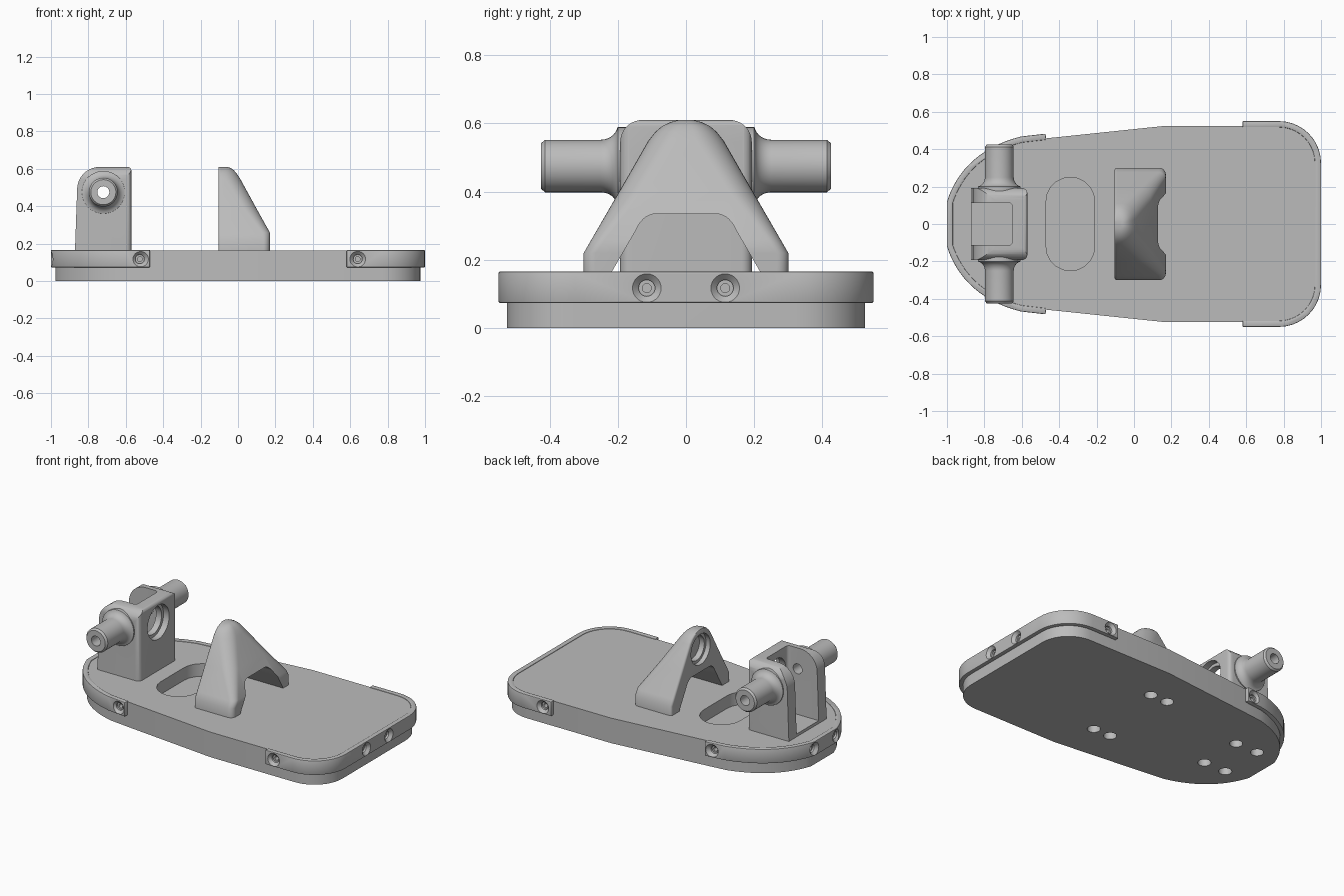
import bpy, bmesh
from math import sin, cos, pi, radians
from mathutils import Vector

if "Cube" in bpy.data.objects:
    bpy.data.objects.remove(bpy.data.objects["Cube"])

metal = bpy.data.materials.new("machined_grey")
metal.use_nodes = True
GREY = (0.5, 0.5, 0.5, 1)
metal.diffuse_color = GREY
metal.node_tree.nodes["Principled BSDF"].inputs["Base Color"].default_value = GREY


def finish(name, bm):
    bmesh.ops.recalc_face_normals(bm, faces=bm.faces)
    mesh = bpy.data.meshes.new(name)
    bm.to_mesh(mesh)
    bm.free()
    obj = bpy.data.objects.new(name, mesh)
    bpy.context.collection.objects.link(obj)
    mesh.materials.append(metal)
    return obj


def loft(name, rings):
    """Closed rings of equal length joined in order, both ends capped."""
    bm = bmesh.new()
    loops = [[bm.verts.new(p) for p in ring] for ring in rings]
    for a, b in zip(loops, loops[1:]):
        for i in range(len(a)):
            j = (i + 1) % len(a)
            bm.faces.new((a[i], a[j], b[j], b[i]))
    bm.faces.new(loops[0][::-1])
    bm.faces.new(loops[-1])
    return finish(name, bm)


def prism(name, pts, axis, lo, hi):
    """Extrude a flat profile along x, y or z."""
    place = {"x": lambda u, v, w: (w, u, v),
             "y": lambda u, v, w: (u, w, v),
             "z": lambda u, v, w: (u, v, w)}[axis]
    return loft(name, [[place(u, v, w) for u, v in pts] for w in (lo, hi)])


def lathe(name, profile, origin, direction, steps=40):
    """Solid of (radius, distance) pairs turned about an axis."""
    turn = Vector(direction).to_track_quat("Z", "Y")
    rings = [[Vector(origin) + turn @ Vector((r * cos(k * 2 * pi / steps), r * sin(k * 2 * pi / steps), d))
              for k in range(steps)] for r, d in profile]
    return loft(name, rings)


def apply_modifier(obj, mod):
    bpy.context.view_layer.objects.active = obj
    bpy.ops.object.modifier_apply(modifier=mod.name)


def combine(obj, other, operation="DIFFERENCE"):
    mod = obj.modifiers.new("cut", "BOOLEAN")
    mod.operation, mod.object, mod.solver = operation, other, "EXACT"
    apply_modifier(obj, mod)


def discard(obj):
    bpy.data.objects.remove(obj)


def cut(obj, tool, operation="DIFFERENCE"):
    combine(obj, tool, operation)
    discard(tool)


def arc(cx, cy, r, start, end, steps=10):
    angles = [radians(start + (end - start) * i / steps) for i in range(steps + 1)]
    return [(cx + r * cos(a), cy + r * sin(a)) for a in angles]


def bezier(a, b, c, steps=14):
    a, b, c = Vector(a), Vector(b), Vector(c)
    ts = [i / steps for i in range(steps + 1)]
    return [tuple(a * (1 - t) ** 2 + b * 2 * t * (1 - t) + c * t * t) for t in ts]


def flip(pts):
    return [(x, -y) for x, y in reversed(pts)]


def offset(path, d):
    out = []
    for i, p in enumerate(path):
        t = Vector(path[min(i + 1, len(path) - 1)]) - Vector(path[max(i - 1, 0)])
        t.normalize()
        out.append((p[0] + t.y * d, p[1] - t.x * d))
    return out


# Base plate outline: square rounded end at +x, tapered round end at -x
half = arc(0.775, 0.325, 0.2, 0, 90) + [(0.58, 0.525), (0.17, 0.525), (-0.47, 0.458)]
half += bezier((-0.6, 0.443), (-0.89, 0.37), (-0.976, 0.115))
plate = prism("base_plate", half + flip(half), "z", 0, 0.162)

# Shallow stadium pocket
slot = arc(-0.34, 0.12, 0.13, 0, 180) + arc(-0.34, -0.12, 0.13, 180, 360)
cut(plate, prism("slot_cutter", slot, "z", 0.08, 0.3))

# Bolt holes in the underside
for x, y in ((-0.035, 0.26), (0.09, 0.26), (-0.82, 0.145), (-0.66, 0.145)):
    for side in (1, -1):
        cut(plate, lathe("bolt_cutter", [(0.039, -0.1), (0.039, 0.11)], (x, side * y, 0), (0, 0, 1), 24))

# Wrap-around bumpers
right_half = [p for p in half if p[0] > 0.57]
left_half = [p for p in half if p[0] < -0.46]
bumpers = []
for name, path in (("bumper_wide_end", flip(right_half) + right_half),
                   ("bumper_round_end", left_half + flip(left_half))):
    strip = prism(name, offset(path, 0.025) + offset(path, -0.008)[::-1], "z", 0.073, 0.166)
    mod = strip.modifiers.new("edge", "BEVEL")
    mod.width, mod.segments, mod.limit_method, mod.angle_limit = 0.005, 2, "ANGLE", radians(50)
    apply_modifier(strip, mod)
    bumpers.append(strip)

# Countersunk screw holes, cut through bumper into plate
sink = [(0.052, -0.01), (0.042, 0), (0.024, 0.018), (0.024, 0.03), (0.013, 0.03), (0.013, 0.06)]
for side in (1, -1):
    for bumper, spot, aim in ((0, (1, 0.115 * side, 0.117), (-1, 0, 0)),
                              (0, (0.64, 0.55 * side, 0.117), (0, -side, 0)),
                              (1, (-1, 0.115 * side, 0.117), (1, 0, 0)),
                              (1, (-0.525, 0.478 * side, 0.117), (0, -side, 0))):
        tool = lathe("sink_cutter", sink, spot, aim, 28)
        combine(bumpers[bumper], tool)
        cut(plate, tool)

# Bracket: side profile trimmed by its end and plan profiles
AXIS = 0.475
side_view = [(-0.57, 0.15), *arc(-0.59, 0.59, 0.02, 0, 90, 5),
             *arc(-0.74, 0.49, 0.12, 90, 178, 14), (-0.872, 0.15)]
end_view = [(0.193, 0.15), *arc(0.128, 0.545, 0.065, 0, 90), *arc(-0.128, 0.545, 0.065, 90, 180), (-0.193, 0.15)]
corner = arc(-0.6, 0.163, 0.03, 0, 90, 6) + arc(-0.85, 0.173, 0.02, 90, 180, 5)
bracket = prism("trunnion_bracket", side_view, "y", -0.3, 0.3)
cut(bracket, prism("end_trim", end_view, "x", -1, -0.4), "INTERSECT")
cut(bracket, prism("plan_trim", [(x - 0.03 * (x < -0.8), y) for x, y in corner + flip(corner)], "z", 0, 1), "INTERSECT")

# Trunnions with filleted roots and chamfered tips
root = [(0.077 + 0.045 * (1 - cos(a)), 0.25 - 0.05 * sin(a)) for a in [i * pi / 16 for i in range(1, 9)]]
stub = [(0.114, 0.15)] + [(min(r, 0.114), d) for r, d in reversed(root)] + [(0.077, 0.25), (0.077, 0.413), (0.067, 0.425)]
for side in (1, -1):
    cut(bracket, lathe("stub", stub, (-0.72, 0, AXIS), (0, side, 0)), "UNION")

# Open channel, cross bore and stepped front bore
inner = [(-1, -0.113), *arc(-0.67, -0.093, 0.02, -90, 0, 4), *arc(-0.67, 0.093, 0.02, 0, 90, 4), (-1, 0.113)]
cut(bracket, prism("channel_cutter", inner, "z", 0.18, 0.9))
cut(bracket, lathe("bore_cutter", [(0.032, -0.6), (0.032, 0.6)], (-0.72, 0, AXIS), (0, 1, 0), 28))
cut(bracket, lathe("front_bore", [(0.11, -0.1), (0.11, 0.04), (0.09, 0.04), (0.09, 0.2)],
                   (-0.57, 0, AXIS), (-1, 0, 0)))

# Wedge support lofted from rounded sections: height, half width, front x, corner radius
BACK = -0.105
levels = [(0.15, 0.3, 0.17, 0.035), (0.22, 0.3, 0.17, 0.035), (0.26, 0.277, 0.17, 0.04),
          (0.4, 0.196, 0.092, 0.07), (0.55, 0.11, 0.01, 0.08), (0.575, 0.09, -0.007, 0.07),
          (0.592, 0.07, -0.022, 0.055), (0.604, 0.045, -0.038, 0.035), (0.61, 0.02, -0.055, 0.015)]
rings = []
for z, w, front, r in levels:
    b = min(0.015, w * 0.5)
    edge = arc(front - r, w - r, r, 0, 90, 8) + arc(BACK + b, w - b, b, 90, 180, 4)
    rings.append([(x, y, z) for x, y in edge + flip(edge)])
support = loft("wedge_support", rings)

# Arched opening between the legs and stepped blind bore in the back
arch = [(0.232, 0.14), (0.145, 0.29)] + bezier((0.14, 0.3), (0.12, 0.335), (0.085, 0.335), 6)
arch += [(-y, z) for y, z in reversed(arch)]
cut(support, prism("arch_cutter", arch, "x", -0.5, 0.5))
cut(support, lathe("back_bore", [(0.098, -0.1), (0.098, 0.03), (0.08, 0.03), (0.08, 0.065)],
                   (BACK, 0, 0.48), (1, 0, 0)))

# Smooth shading with crisp edges
bpy.ops.object.select_all(action="DESELECT")
for obj in (plate, *bumpers, bracket, support):
    obj.select_set(True)
bpy.context.view_layer.objects.active = plate
bpy.ops.object.shade_smooth_by_angle(angle=radians(32))
